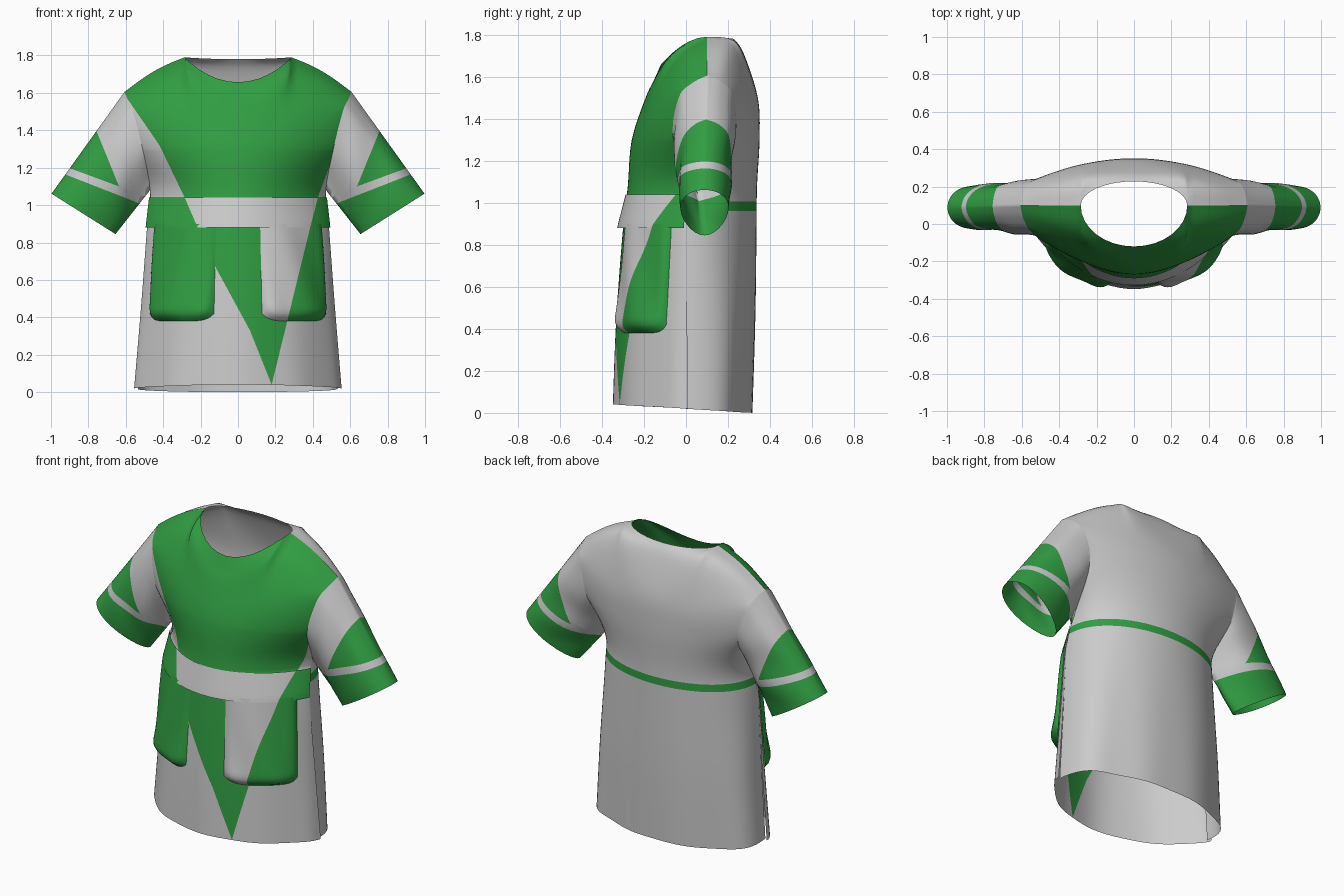
import bpy, bmesh, math
from math import sin, cos, pi, radians
from mathutils import Vector as V

if "Cube" in bpy.data.objects:
    bpy.data.objects.remove(bpy.data.objects["Cube"])

def material(name, col):
    m = bpy.data.materials.new(name)
    m.diffuse_color = col
    m.use_nodes = True
    m.node_tree.nodes["Principled BSDF"].inputs["Base Color"].default_value = m.diffuse_color
    return m
GREY = material("grey_cloth", (0.8, 0.8, 0.8, 1))
GREEN = material("green_cloth", (0.03, 0.34, 0.055, 1))

COLS, SUB = 48, 5
ANGLES = [radians(-90 + 180 * i / COLS) for i in range(COLS + 1)]

# ---------- helpers ----------
def grid_mesh(g, flip=False):
    bm = bmesh.new()
    vs = [[bm.verts.new(p) for p in row] for row in g]
    for r in range(len(g) - 1):
        for c in range(len(g[0]) - 1):
            q = [vs[r][c], vs[r][c + 1], vs[r + 1][c + 1], vs[r + 1][c]]
            bm.faces.new(q[::-1] if flip else q)
    bmesh.ops.remove_doubles(bm, verts=bm.verts, dist=1e-5)
    return bm

def cut(bm, co, no, keep=lambda c: True):
    faces = [f for f in bm.faces if keep(f.calc_center_median())]
    geom = set(faces)
    for f in faces:
        geom.update(f.edges)
        geom.update(f.verts)
    bmesh.ops.bisect_plane(bm, geom=list(geom), dist=1e-5, plane_co=co, plane_no=no)

def finish(name, bm, is_green):
    for f in bm.faces:
        f.smooth = True
        f.material_index = int(is_green(f.calc_center_median()))
    me = bpy.data.meshes.new(name)
    bm.to_mesh(me)
    bm.free()
    me.materials.append(GREY)
    me.materials.append(GREEN)
    ob = bpy.data.objects.new(name, me)
    bpy.context.collection.objects.link(ob)
    return ob

# ---------- green wedge on the front ----------
LEFT = [(0.18, 0.04), (0.064, 0.33), (-0.14, 0.705), (-0.285, 1.04), (-0.42, 1.32), (-0.62, 1.61)]
RIGHT = [(0.18, 0.04), (0.262, 0.374), (0.385, 0.877), (0.43, 1.05), (0.52, 1.29), (0.62, 1.61)]

def edge_x(line, z):
    for (x1, z1), (x2, z2) in zip(line, line[1:]):
        if z <= z2 or (x2, z2) == line[-1]:
            return x1 + (x2 - x1) * (z - z1) / (z2 - z1)

def in_wedge(c):
    return c.z > 0.04 and edge_x(LEFT, c.z) < c.x < edge_x(RIGHT, c.z)

def cut_wedge(bm):
    for line in (LEFT, RIGHT):
        for x, z in line[:-1]:
            cut(bm, (0, 0, z), (0, 0, 1))
        for (x1, z1), (x2, z2) in zip(line, line[1:]):
            cut(bm, (x1, 0, z1), (z2 - z1, 0, x1 - x2), lambda c: z1 < c.z < z2)

# ---------- panels: cross-section rows lofted upwards ----------
def row_point(row, t):
    w, zc, ze, yc, ye, p, wave = row
    k = max(cos(t), 0) ** p
    f = wave * sin(7 * abs(t) + 0.6 * sin(t)) * abs(sin(t))
    return V((w * sin(t) + 0.4 * f * sin(t), ye + (yc - ye) * k + f * cos(t), ze + (zc - ze) * k))

def neck_row(yc, zc, corner, end):
    pts = []
    for t in ANGLES:
        s, a = (1 if t > 0 else -1), abs(t)
        if a <= radians(30) + 1e-6:
            b = min(a * 3, pi / 2)
            k = max(cos(b), 0)
            p = V((corner.x * sin(b), corner.y + (yc - corner.y) * k, corner.z + (zc - corner.z) * k ** 1.9))
        else:
            f = (sin(a) - 0.5) / 0.5
            p = corner.lerp(end, f) + V((0, 0, 0.02 * sin(pi * f)))
        pts.append(V((s * p.x, p.y, p.z)))
    return pts

def loft(rows):
    out = []
    for i in range(len(rows) - 1):
        a, b, c, d = (rows[max(0, min(len(rows) - 1, i + k))] for k in (-1, 0, 1, 2))
        for j in range(SUB):
            u = j / SUB
            out.append([0.5 * (2 * q + (r - p) * u + (2 * p - 5 * q + 4 * r - s) * u * u
                        + (3 * q - p - 3 * r + s) * u ** 3) for p, q, r, s in zip(a, b, c, d)])
    return out + [rows[-1]]

# width, z centre, z edge, y centre, y edge, roundness, fold depth
FRONT = [(0.56, 0.04, 0.02, -0.348, 0.01, 1.55, 0.018), (0.522, 0.45, 0.45, -0.332, 0.005, 1.6, 0.01),
         (0.485, 0.9, 0.9, -0.298, 0.0, 1.65, 0), (0.47, 1.08, 1.08, -0.277, 0.05, 1.7, 0),
         (0.51, 1.3, 1.3, -0.258, -0.06, 1.9, 0), (0.56, 1.5, 1.5, -0.192, -0.035, 1.9, 0)]
BACK = [(0.54, 0.0, 0.02, 0.316, -0.005, 0.8, 0.016), (0.512, 0.45, 0.45, 0.33, -0.005, 0.8, 0.008),
        (0.485, 0.9, 0.9, 0.336, 0.0, 0.9, 0), (0.47, 1.08, 1.08, 0.338, 0.05, 1.0, 0),
        (0.51, 1.3, 1.3, 0.35, 0.225, 1.9, 0), (0.56, 1.5, 1.5, 0.342, 0.225, 2.1, 0)]
CORNER, TIP = V((0.285, 0.1, 1.79)), V((0.607, 0.1, 1.605))

def panel(rows, yoke, top):
    return loft([[row_point(r, t) for t in ANGLES] for r in rows] + [yoke, top])

front = panel(FRONT, neck_row(-0.152, 1.585, V((0.285, -0.04, 1.705)), V((0.592, 0.03, 1.57))),
              neck_row(-0.12, 1.657, CORNER, TIP))
back = panel(BACK, neck_row(0.275, 1.71, V((0.285, 0.235, 1.755)), V((0.592, 0.17, 1.575))),
             neck_row(0.228, 1.78, CORNER, TIP))

bm = grid_mesh(front)
cut_wedge(bm)
finish("front_panel", bm, in_wedge)

# back panel with a thin waist stripe
bm = grid_mesh(back, True)
for z in (0.96, 1.005):
    cut(bm, (0, 0, z), (0, 0, 1))
finish("back_panel", bm, lambda c: 0.96 < c.z < 1.005)

# ---------- sleeves: armhole loop lofted to an egg-shaped cuff ----------
k = 3 * SUB
front_edge = [r[-1] for r in front[k:]]
back_edge = [r[-1] for r in back[k:]]

def fractions(pts):
    acc = [0]
    for a, b in zip(pts, pts[1:]):
        acc.append(acc[-1] + (b - a).length)
    return [x / acc[-1] for x in acc]

loop = [(p, pi * f) for p, f in zip(front_edge, fractions(front_edge))]
loop += [(p, 2 * pi - pi * f) for p, f in zip(back_edge, fractions(back_edge))][::-1][1:]
LINES = [((0.75, 1.38), (0.636, 1.10)), ((0.872, 1.187), (0.636, 1.10)), ((0.9, 1.155), (0.53, 1.01))]

def beyond(line, c):
    (x1, z1), (x2, z2) = line
    return (abs(c.x) - x1) * (z1 - z2) + (c.z - z1) * (x2 - x1) > 0

def sleeve_green(c):
    tri, upper, lower = (beyond(l, c) for l in LINES)
    return lower or (tri and not upper)

for name, s in (("left_sleeve", 1), ("right_sleeve", -1)):
    g = []
    for i in range(21):
        u = i / 20
        row = []
        for p, a in loop:
            half = 0.112 * (1 - 0.22 * cos(a))
            cuff = V((0.826, 0.088, 0.953)) - V((0.171, 0, 0.108)) * cos(a) - V((0, half, 0)) * sin(a)
            q = p.lerp(cuff, u)
            q.y -= 0.008 * sin(a) * sin(pi * u) * sin(9 * u + 3 * a)
            row.append(V((s * q.x, q.y, q.z)))
        g.append(row)
    bm = grid_mesh(g, s > 0)
    for (x1, z1), (x2, z2) in LINES:
        cut(bm, (s * x1, 0, z1), (s * (z1 - z2), 0, x2 - x1))
    finish(name, bm, sleeve_green)

# ---------- layers lying on the front panel ----------
def on_front(t, z, d):
    for a, b in zip(FRONT, FRONT[1:]):
        if z <= b[1]:
            break
    p = row_point(a, t).lerp(row_point(b, t), (z - a[1]) / (b[1] - a[1]))
    return V((p.x + d * sin(t), p.y - d * cos(t), z))

# waistband flap, colours swapped against the wedge
g = []
for i in range(9):
    z = 0.88 + 0.16 * i / 8
    row = []
    for j in range(61):
        t = radians(-83 + 166 * j / 60)
        row.append(on_front(t, z, 0.006 + 0.022 * (1 - i / 8) * (1 - 0.8 * abs(sin(t)) ** 6)))
    g.append(row)
bm = grid_mesh(g)
cut_wedge(bm)
finish("waistband", bm, lambda c: not in_wedge(c))

# puffy pockets
for name, s in (("left_pocket", 1), ("right_pocket", -1)):
    g = []
    for i in range(25):
        v = i / 24
        row = []
        for j in range(31):
            u = -1 + j / 15
            t = radians(38 + (24 + 4 * v * (u > 0)) * u)
            z = 0.38 + 0.52 * v + 0.04 * abs(u) ** 6 * (1 - v)
            puff = min(1, v / 0.1) ** 0.5 * (1 - 0.6 * v) * (1 - abs(u) ** 6)
            d = 0.004 + puff * (0.048 + 0.009 * sin(5 * u + 4 * v))
            p = on_front(t, z, d)
            row.append(V((s * p.x, p.y, p.z)))
        g.append(row)
    bm = grid_mesh(g, s < 0)
    cut_wedge(bm)
    finish(name, bm, lambda c: s < 0 or not in_wedge(c))
